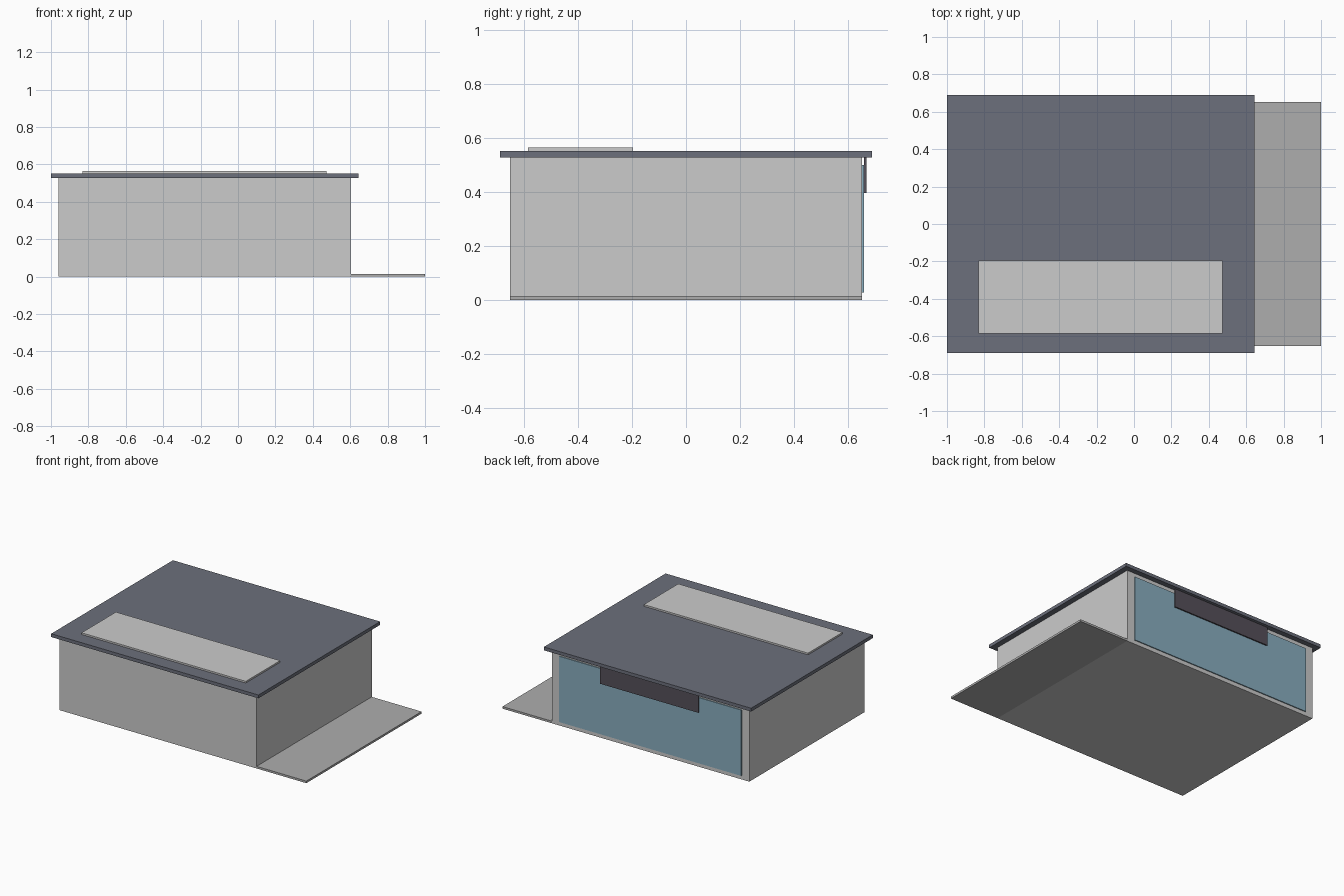
import bpy

if "Cube" in bpy.data.objects:
    bpy.data.objects.remove(bpy.data.objects["Cube"])


def material(name, color):
    m = bpy.data.materials.new(name)
    m.diffuse_color = (*color, 1)
    m.use_nodes = True
    m.node_tree.nodes["Principled BSDF"].inputs["Base Color"].default_value = m.diffuse_color
    return m


def box(name, x, y, z, mat=None):
    """Box from (min, max) ranges on each axis."""
    bpy.ops.mesh.primitive_cube_add(
        size=1, location=[(a + b) / 2 for a, b in (x, y, z)])
    o = bpy.context.object
    o.name = name
    o.scale = [b - a for a, b in (x, y, z)]
    bpy.ops.object.transform_apply(location=False, rotation=False, scale=True)
    if mat:
        o.data.materials.append(mat)
    return o


slate = material("slate", (0.15, 0.16, 0.20))
glass = material("glass", (0.25, 0.42, 0.52))
dark = material("dark_panel", (0.09, 0.08, 0.10))
paving = material("paving", (0.42, 0.42, 0.42))

# Main block and overhanging flat roof
box("walls", (-0.96, 0.605), (-0.653, 0.653), (0, 0.528))
box("roof", (-1.0, 0.645), (-0.69, 0.69), (0.528, 0.552), slate)

# Raised panel on the front half of the roof
box("roof_panel", (-0.832, 0.472), (-0.586, -0.196), (0.552, 0.564))

# Paved strip beside the building
box("side_paving", (0.605, 1.0), (-0.653, 0.653), (0, 0.015), paving)

# Glazed back front with a sign board hanging under the eave
box("shop_window", (-0.90, 0.545), (0.653, 0.66), (0.028, 0.50), glass)
box("sign_board", (-0.567, 0.213), (0.66, 0.669), (0.395, 0.528), dark)
